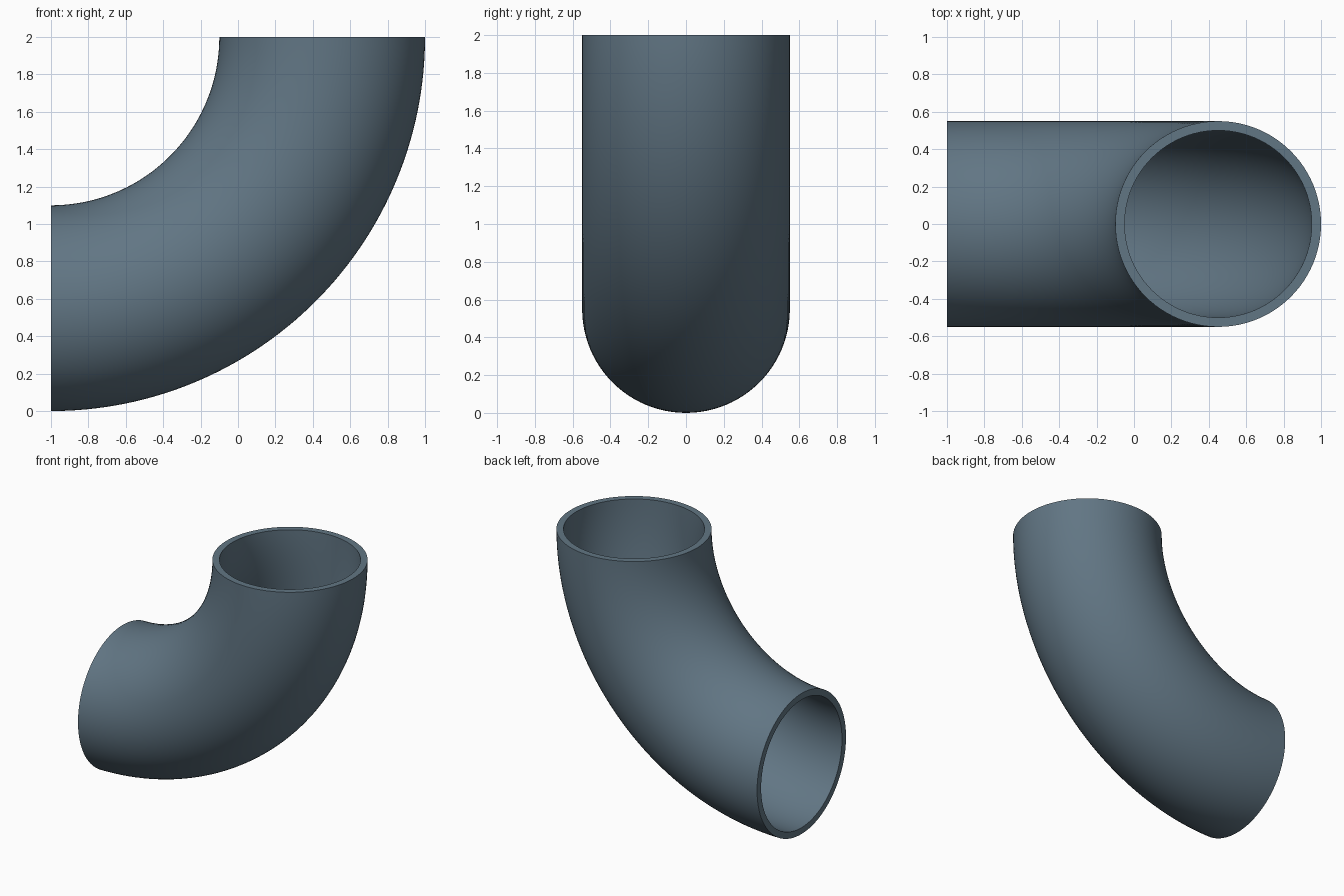
import bpy, bmesh
from math import sin, cos, pi

if "Cube" in bpy.data.objects:
    bpy.data.objects.remove(bpy.data.objects["Cube"])

BEND_X, BEND_Z = -1.0, 2.0      # centre of the bend
BEND_R = 1.45                   # radius of the pipe's centre line
OUTER, BORE = 0.55, 0.50        # pipe radii
SIDES, STEPS = 96, 64

bm = bmesh.new()


def ring(radius, t):
    """Circle of vertices around the centre line at bend angle t."""
    verts = []
    for i in range(SIDES):
        a = 2 * pi * i / SIDES
        d = BEND_R + radius * cos(a)
        verts.append(bm.verts.new((BEND_X + d * sin(t), radius * sin(a), BEND_Z - d * cos(t))))
    return verts


def bridge(a, b):
    for i in range(SIDES):
        j = (i + 1) % SIDES
        bm.faces.new((a[i], a[j], b[j], b[i]))


# Outer wall and bore
angles = [pi / 2 * k / STEPS for k in range(STEPS + 1)]
outer = [ring(OUTER, t) for t in angles]
inner = [ring(BORE, t) for t in angles]
for wall in (outer, inner):
    for a, b in zip(wall, wall[1:]):
        bridge(a, b)

# Flat end rims
for k in (0, -1):
    bridge(outer[k], inner[k])

bmesh.ops.recalc_face_normals(bm, faces=bm.faces[:])
mesh = bpy.data.meshes.new("pipe_elbow")
bm.to_mesh(mesh)
bm.free()
elbow = bpy.data.objects.new("pipe_elbow", mesh)
bpy.context.collection.objects.link(elbow)

# Smooth walls, sharp rims
bpy.context.view_layer.objects.active = elbow
elbow.select_set(True)
bpy.ops.object.shade_smooth_by_angle()

# Blue-grey pipe
mat = bpy.data.materials.new("blue_grey")
mat.diffuse_color = (0.12, 0.18, 0.23, 1)
mat.use_nodes = True
mat.node_tree.nodes["Principled BSDF"].inputs["Base Color"].default_value = mat.diffuse_color
mesh.materials.append(mat)
